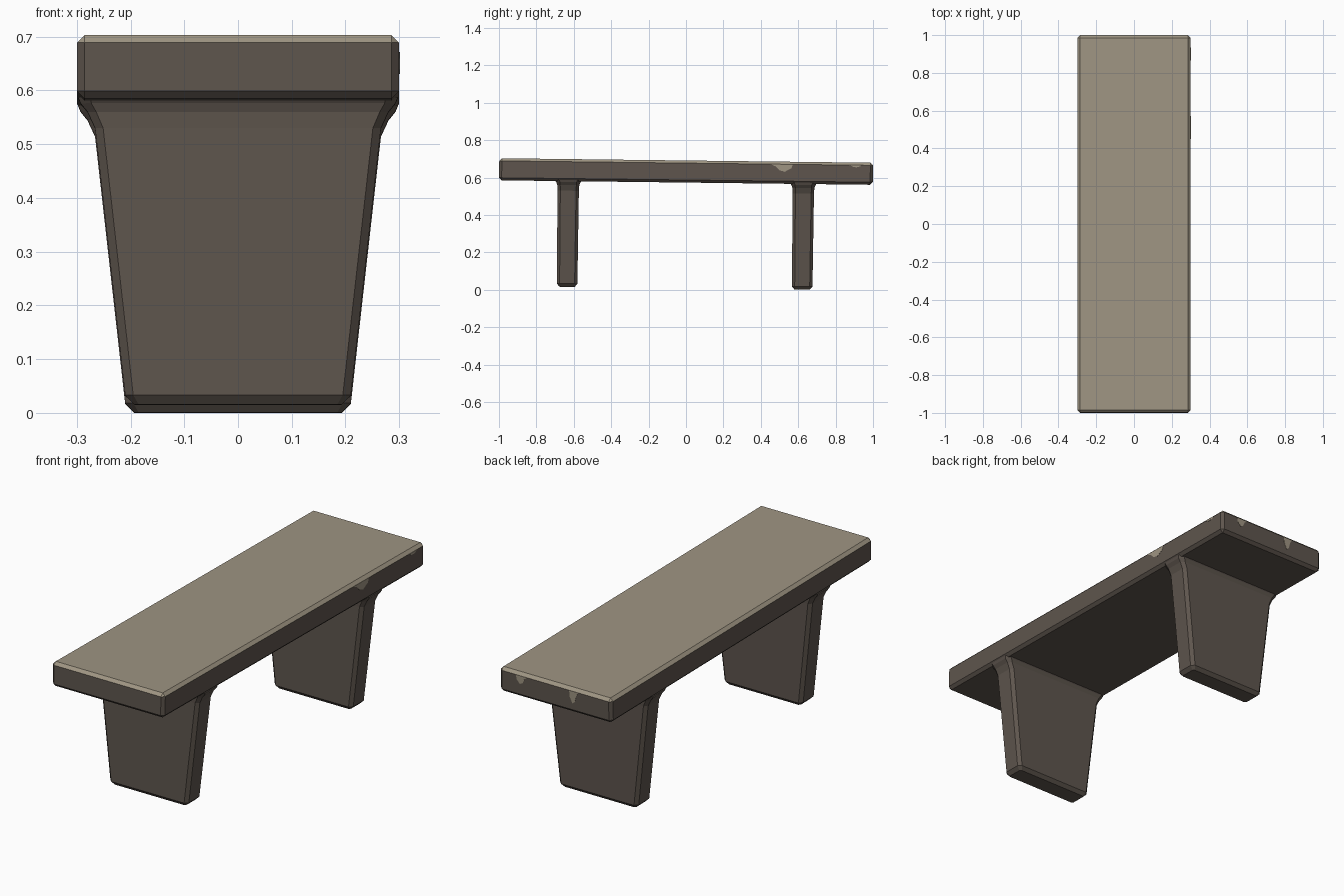
import bpy, bmesh

if "Cube" in bpy.data.objects:
    bpy.data.objects.remove(bpy.data.objects["Cube"])

SLOPE = 0.012  # the whole bench leans slightly down towards the back


def lean(p):
    x, y, z = p
    return (x, y + SLOPE * (z - 0.63), z - SLOPE * y)


def material(name, rgb):
    m = bpy.data.materials.new(name)
    m.diffuse_color = (*rgb, 1)
    m.use_nodes = True
    m.node_tree.nodes["Principled BSDF"].inputs["Base Color"].default_value = m.diffuse_color
    return m


light = material("pale_stone", (0.345, 0.30, 0.225))
dark = material("dark_stone", (0.112, 0.091, 0.075))


def finish(name, bm, mats):
    bmesh.ops.recalc_face_normals(bm, faces=bm.faces)
    for v in bm.verts:
        v.co = lean(v.co)
    me = bpy.data.meshes.new(name)
    bm.to_mesh(me)
    bm.free()
    for m in mats:
        me.materials.append(m)
    ob = bpy.data.objects.new(name, me)
    bpy.context.collection.objects.link(ob)
    return ob


# Seat slab: chamfered box, pale on top and on the upper chamfer
bm = bmesh.new()
bmesh.ops.create_cube(bm, size=1)
for v in bm.verts:
    v.co = (v.co.x * 0.60, v.co.y * 1.998, 0.632 + v.co.z * 0.118)
bmesh.ops.bevel(bm, geom=bm.edges[:], offset=0.014, segments=1, affect='EDGES')
bm.normal_update()
for f in bm.faces:
    f.material_index = 0 if f.normal.z > 0.3 else 1
finish("seat", bm, [light, dark])


# Legs: tapered panels with chamfered corners, flaring into the seat
def ring(bm, z, hx, hy, c, y0):
    pts = []
    for sx, sy in ((1, 1), (-1, 1), (-1, -1), (1, -1)):
        a, b = (sx * hx, sy * (hy - c)), (sx * (hx - c), sy * hy)
        pts += [a, b] if sx * sy > 0 else [b, a]
    return [bm.verts.new((x, y0 + y, z)) for x, y in pts]


LEVELS = ((0.008, 0.193, 0.041, 0.008), (0.025, 0.210, 0.055, 0.015),
          (0.522, 0.266, 0.057, 0.015), (0.552, 0.280, 0.059, 0.016),
          (0.568, 0.293, 0.065, 0.020), (0.580, 0.298, 0.073, 0.024))
for name, y0 in (("front_leg", -0.6285), ("back_leg", 0.6285)):
    bm = bmesh.new()
    rings = [ring(bm, *lv, y0) for lv in LEVELS]
    for a, b in zip(rings, rings[1:]):
        for i in range(8):
            j = (i + 1) % 8
            bm.faces.new((a[i], a[j], b[j], b[i]))
    bm.faces.new(rings[0][::-1])
    bm.faces.new(rings[-1])
    finish(name, bm, [dark])


# Worn pale patches on the seat edges: thin plates (side, centre, width, drop)
def patch(name, side, centre, width, drop):
    bm = bmesh.new()
    top = 0.677
    outline = ((-0.5, top), (0.5, top), (0.45, top - 0.5 * drop),
               (0.15, top - drop), (-0.1, top - 0.8 * drop), (-0.25, top - 0.3 * drop))
    rows = []
    for d in (-0.001, 0.001):
        rows.append([bm.verts.new((0.30 + d, centre + u * width, z) if side == "x"
                                  else (centre + u * width, 0.999 + d, z))
                     for u, z in outline])
    n = len(outline)
    for r in rows:
        bm.faces.new(r)
    for i in range(n):
        j = (i + 1) % n
        bm.faces.new((rows[0][i], rows[0][j], rows[1][j], rows[1][i]))
    finish(name, bm, [light])


patch("worn_patch_side", "x", 0.51, 0.12, 0.04)
patch("worn_patch_side_small", "x", 0.90, 0.07, 0.012)
patch("worn_patch_end_right", "y", 0.18, 0.06, 0.04)
patch("worn_patch_end_left", "y", -0.10, 0.05, 0.06)
